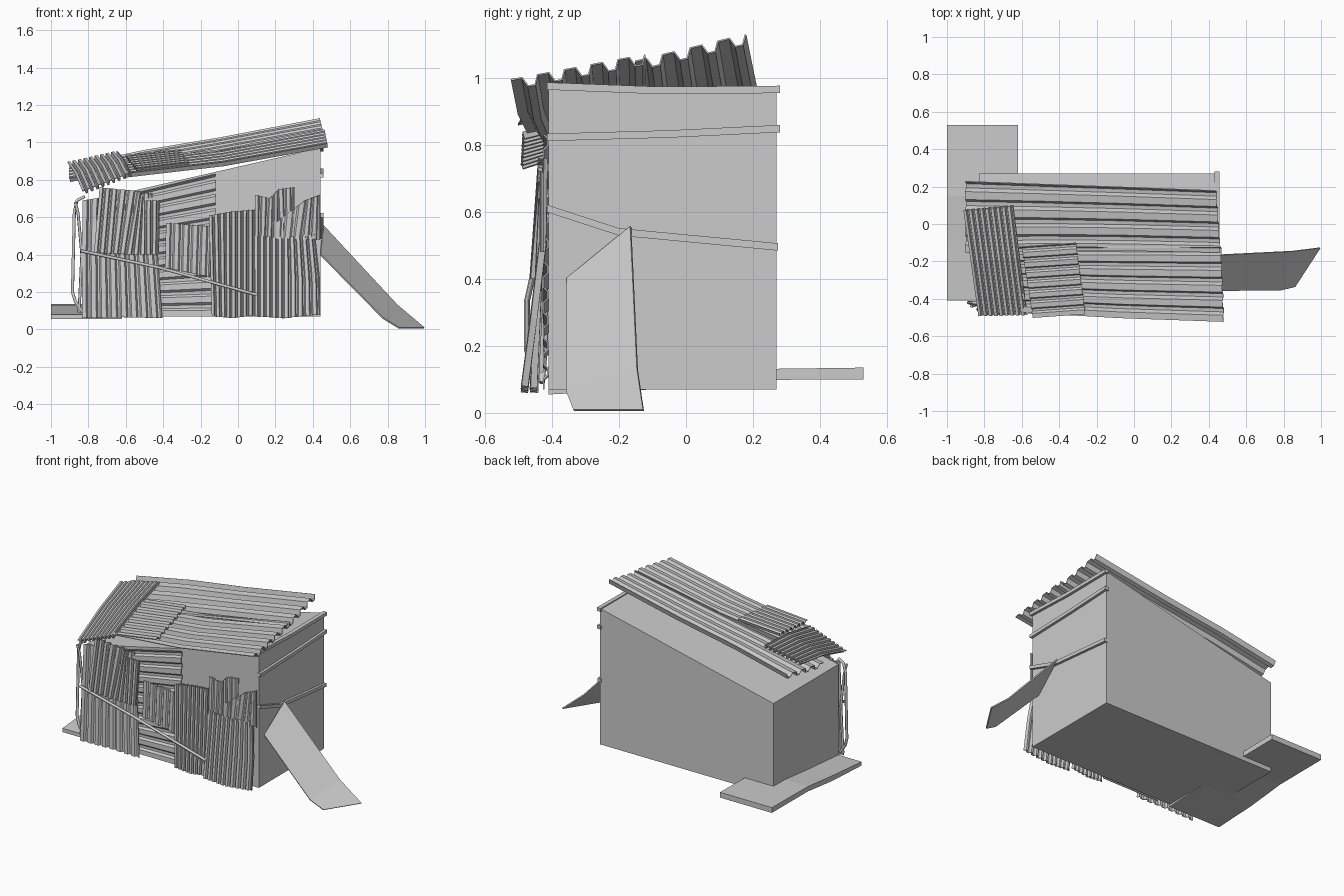
import bpy, bmesh
from mathutils import Vector


def make(name, verts, faces, thick=0.0):
    me = bpy.data.meshes.new(name)
    me.from_pydata([tuple(v) for v in verts], [], faces)
    bm = bmesh.new()
    bm.from_mesh(me)
    bmesh.ops.recalc_face_normals(bm, faces=bm.faces)
    bm.to_mesh(me)
    bm.free()
    ob = bpy.data.objects.new(name, me)
    bpy.context.collection.objects.link(ob)
    if thick:
        m = ob.modifiers.new("thickness", 'SOLIDIFY')
        m.thickness = thick
        m.offset = 0
    return ob


def prism(name, profile, d):
    """Extrude a closed outline along the vector d."""
    n = len(profile)
    a = [Vector(p) for p in profile]
    faces = [list(range(n)), list(range(n, 2 * n))]
    faces += [[i, (i + 1) % n, n + (i + 1) % n, n + i] for i in range(n)]
    return make(name, a + [p + Vector(d) for p in a], faces)


def sample(row, t):
    f = t * (len(row) - 1)
    i = min(int(f), len(row) - 2)
    return Vector(row[i]).lerp(Vector(row[i + 1]), f - i)


def sheet(name, rows, ridges, amp, up, thick=0.005):
    """Corrugated sheet: each row is a polyline running across the ridges."""
    a, b, c = Vector(rows[0][0]), Vector(rows[0][-1]), Vector(rows[-1][0])
    nrm = (b - a).cross(c - a).normalized()
    if nrm.dot(Vector(up)) < 0:
        nrm = -nrm
    prof = []
    for k in range(ridges):
        for f, h in ((0.0, 1), (0.42, 1), (0.58, 0), (0.84, 0)):
            prof.append(((k + f) / ridges, h))
    prof.append((1.0, 1))
    n = len(prof)
    verts = [sample(r, t) + nrm * amp * (h - 0.5) for r in rows for t, h in prof]
    faces = [(j * n + i, j * n + i + 1, (j + 1) * n + i + 1, (j + 1) * n + i)
             for j in range(len(rows) - 1) for i in range(n - 1)]
    return make(name, verts, faces, thick)


def pipe(name, pts, r):
    cu = bpy.data.curves.new(name, 'CURVE')
    cu.dimensions = '3D'
    cu.bevel_depth = r
    cu.bevel_resolution = 1
    cu.use_fill_caps = True
    s = cu.splines.new('POLY')
    s.points.add(len(pts) - 1)
    for p, q in zip(s.points, pts):
        p.co = (*q, 1)
    ob = bpy.data.objects.new(name, cu)
    bpy.context.collection.objects.link(ob)


# Shed body with sloping top
prism("shed_body", [(-.83, -.41, .07), (.44, -.41, .07), (.44, -.41, .97), (-.83, -.41, .68)],
      (0, .68, 0))

# Bent ground slab
prism("ground_slab", [(-1, -.41, .055), (-1, -.1, .07), (-1, .15, .098), (-1, .53, .10),
                      (-1, .53, .135), (-1, .15, .13), (-1, -.1, .105), (-1, -.41, .08)],
      (.38, 0, 0))

# Bent ramp panel leaning on the right wall
make("ramp_panel", [(.44, -.355, .40), (.455, -.165, .555), (.775, -.355, .06),
                    (.85, -.145, .13), (.86, -.335, .008), (.995, -.127, .008)],
     [(0, 1, 3, 2), (2, 3, 5, 4)], .008)

# Wooden battens on the right wall
battens = {"top": [(-.415, .975), (-.08, .962), (.28, .965)],
           "middle": [(-.415, .822), (-.05, .832), (.28, .848)],
           "lower": [(-.415, .61), (-.2, .54), (.275, .495)]}
for key, pts in battens.items():
    prof = [(.43, y, z - .011) for y, z in pts] + [(.43, y, z + .011) for y, z in pts[::-1]]
    prism(key + "_batten", prof, (.027, 0, 0))

# Roof sheets
UP = (0, 0, 1)
sheet("back_roof_sheet", [[(-.90, -.15, .795), (-.90, .23, .86)],
                          [(-.50, -.14, .865), (-.50, .215, .945)],
                          [(-.08, -.14, .94), (-.08, .20, 1.015)],
                          [(.46, -.15, 1.035), (.44, .18, 1.115)]], 4, .028, UP)
sheet("front_roof_sheet", [[(-.60, -.47, .82), (-.62, -.12, .885)],
                           [(-.08, -.50, .88), (-.08, -.12, .95)],
                           [(.48, -.52, .98), (.465, -.12, 1.055)]], 5, .028, UP)
sheet("left_roof_patch", [[(-.91, .075, .885), (-.645, .10, .945)],
                          [(-.87, -.20, .825), (-.61, -.18, .905)],
                          [(-.83, -.49, .73), (-.57, -.485, .83)]], 9, .018, UP)
sheet("small_roof_patch", [[(-.54, -.50, .852), (-.60, -.12, .925)],
                           [(-.26, -.48, .885), (-.31, -.10, .955)]], 7, .016, UP)

# Front cladding sheets
F = (0, -1, 0)
sheet("horizontal_cladding", [[(-.54, -.418, .07), (-.54, -.418, .73)],
                              [(-.12, -.418, .07), (-.12, -.418, .83)]], 10, .012, F)
sheet("left_cladding", [[(-.83, -.42, .69), (-.62, -.42, .72), (-.46, -.42, .73)],
                        [(-.835, -.432, .40), (-.63, -.432, .40), (-.43, -.432, .40)],
                        [(-.835, -.45, .06), (-.62, -.45, .065), (-.405, -.45, .06)]], 8, .014, F)
sheet("upper_left_cladding", [[(-.74, -.43, .76), (-.65, -.43, .75), (-.53, -.43, .74),
                               (-.50, -.43, .69), (-.42, -.43, .69)],
                              [(-.77, -.455, .41), (-.68, -.455, .405), (-.59, -.455, .40),
                               (-.50, -.455, .40), (-.425, -.455, .40)]], 10, .018, F)
sheet("middle_cladding", [[(-.385, -.43, .57), (-.14, -.43, .55)],
                          [(-.39, -.435, .33), (-.15, -.435, .28)]], 5, .010, F)
sheet("tall_cladding", [[(-.155, -.43, .61), (-.03, -.43, .63), (.09, -.43, .64)],
                        [(-.14, -.455, .07), (-.03, -.455, .06), (.09, -.455, .075)]], 8, .018, F)
sheet("right_cladding", [[(.09, -.428, .50), (.25, -.428, .49), (.41, -.428, .51)],
                         [(.09, -.455, .28), (.25, -.455, .28), (.435, -.455, .28)],
                         [(.09, -.482, .07), (.25, -.482, .06), (.44, -.482, .08)]], 10, .018, F)
sheet("upper_right_cladding", [[(.09, -.42, .72), (.17, -.42, .70), (.22, -.42, .75),
                                (.30, -.42, .76)],
                               [(.09, -.425, .48), (.16, -.425, .48), (.23, -.425, .48),
                                (.30, -.425, .48)]], 6, .010, F)
sheet("right_edge_cladding", [[(.20, -.43, .57), (.36, -.43, .69), (.44, -.43, .72)],
                              [(.20, -.43, .48), (.33, -.43, .48), (.44, -.43, .48)]], 5, .008, F)

# Diagonal rail over the cladding
pipe("diagonal_rail", [(-.84, -.455, .42), (-.42, -.475, .33), (.10, -.475, .185)], .009)

# Bent pipes at the left corner
pipe("outer_corner_pipe", [(-.82, -.425, .71), (-.86, -.42, .69), (-.875, -.42, .63),
                           (-.885, -.42, .20), (-.87, -.425, .15), (-.83, -.43, .09)], .009)
pipe("inner_corner_pipe", [(-.87, -.44, .68), (-.855, -.435, .62), (-.835, -.43, .40),
                           (-.85, -.43, .09)], .008)
